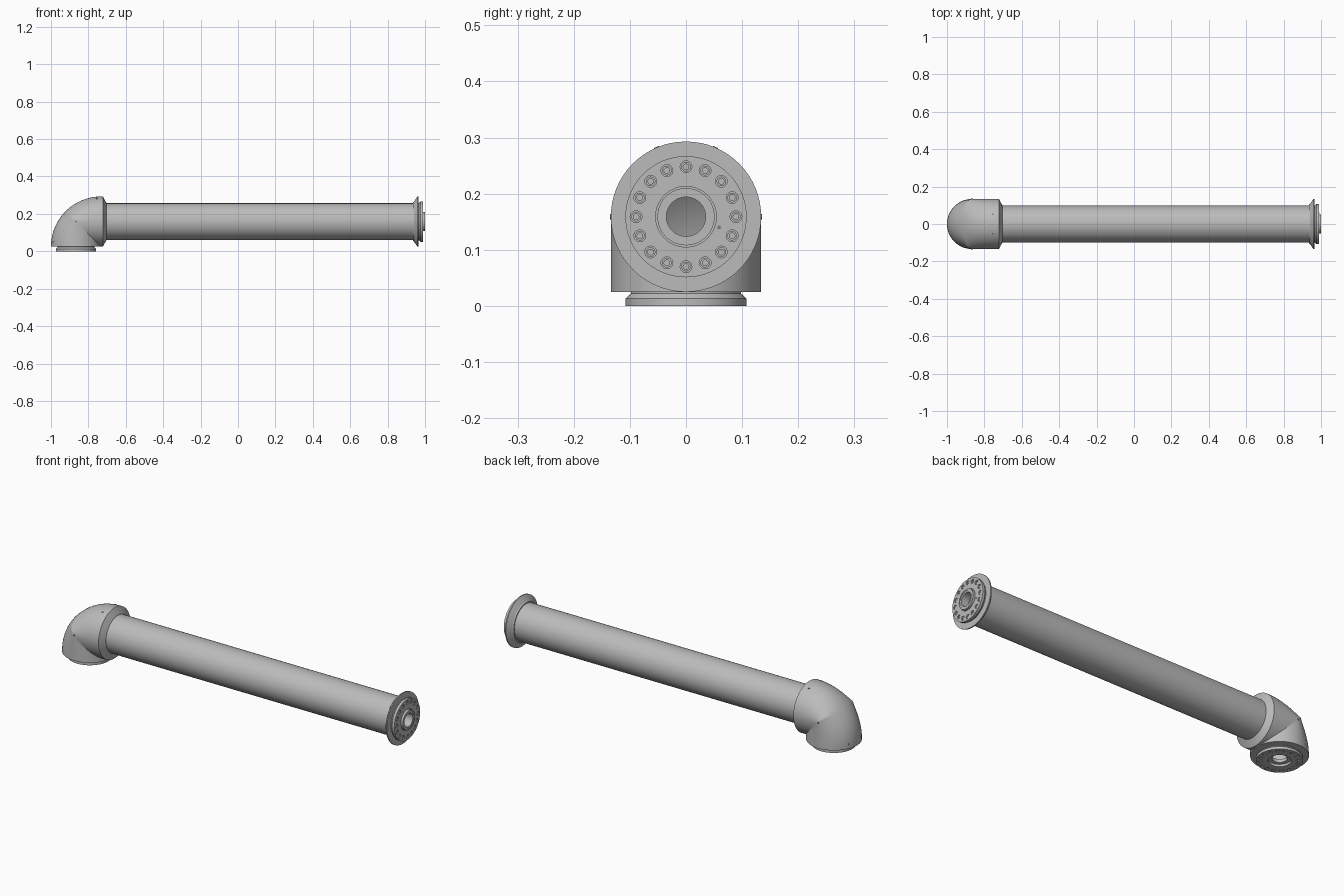
import bpy, bmesh, math
from mathutils import Matrix, Vector

cube = bpy.data.objects.get("Cube")
if cube:
    bpy.data.objects.remove(cube, do_unlink=True)


def material(name, value):
    m = bpy.data.materials.new(name)
    m.use_nodes = True
    m.diffuse_color = (value, value, value, 1)
    bsdf = next(n for n in m.node_tree.nodes if n.type == 'BSDF_PRINCIPLED')
    bsdf.inputs["Base Color"].default_value = (value, value, value, 1)
    return m


GREY = material("light grey metal", 0.5)
DARK = material("dark screw grey", 0.2)

R = 0.134                      # elbow radius
BASE = 0.025                   # height of the elbow's lower end
AXIS_Z = BASE + R              # height of the tube axis
BEND_X = -1 + 2 * R            # x of the elbow's side end
BASE_X = BEND_X - R            # x of the vertical axis
END_X = 0.965                  # x of the far flange plate

SIDE = Matrix.Rotation(math.pi / 2, 4, 'Y')
DOWN = Matrix.Rotation(math.pi, 4, 'X')
AT_END = Matrix.Translation((END_X, 0, AXIS_Z)) @ SIDE
AT_COLLAR = Matrix.Translation((BEND_X, 0, AXIS_Z)) @ SIDE
AT_BASE = Matrix.Translation((BASE_X, 0, BASE)) @ DOWN


def finish(name, bm, mat=GREY):
    bmesh.ops.recalc_face_normals(bm, faces=bm.faces)
    mesh = bpy.data.meshes.new(name)
    bm.to_mesh(mesh)
    bm.free()
    mesh.materials.append(mat)
    obj = bpy.data.objects.new(name, mesh)
    bpy.context.collection.objects.link(obj)
    return obj


def lathe(name, profile, matrix, closed=True, segments=64):
    """Revolve (radius, height) points around local z."""
    bm = bmesh.new()
    rings = []
    for r, h in profile:
        rings.append([bm.verts.new((r * math.cos(a), r * math.sin(a), h))
                      for a in (2 * math.pi * i / segments for i in range(segments))])
    count = len(rings) if closed else len(rings) - 1
    for k in range(count):
        a, b = rings[k], rings[(k + 1) % len(rings)]
        for i in range(segments):
            j = (i + 1) % segments
            bm.faces.new((a[i], a[j], b[j], b[i]))
    bm.transform(matrix)
    return finish(name, bm)


def bolt_spots(matrix, height, count=16, radius=0.089):
    for i in range(count):
        a = 2 * math.pi * i / count
        yield matrix @ Matrix.Translation((radius * math.cos(a), radius * math.sin(a), height))


def drill(target, matrix, face, depth):
    """Cut the ring of counterbores into a flange."""
    bm = bmesh.new()
    for spot in bolt_spots(matrix, face):
        bmesh.ops.create_cone(bm, cap_ends=True, segments=20, radius1=0.0105,
                              radius2=0.0105, depth=2 * depth, matrix=spot)
    cutter = finish("bolt_hole_cutter", bm)
    cutter.hide_render = True
    mod = target.modifiers.new("holes", 'BOOLEAN')
    mod.operation, mod.solver, mod.object = 'DIFFERENCE', 'EXACT', cutter
    bpy.context.view_layer.update()
    graph = bpy.context.evaluated_depsgraph_get()
    cut = bpy.data.meshes.new_from_object(target.evaluated_get(graph))
    target.modifiers.clear()
    target.data = cut
    bpy.data.objects.remove(cutter, do_unlink=True)


def bolts(name, matrix, face):
    """Socket-head bolts sunk in the counterbores."""
    bm = bmesh.new()
    thick = 0.005
    for spot in bolt_spots(matrix, face - 0.0035):
        made = bmesh.ops.create_cone(bm, cap_ends=True, segments=18, radius1=0.0085,
                                     radius2=0.0085, depth=thick, matrix=spot)
        axis = (spot.to_3x3() @ Vector((0, 0, 1))).normalized()
        caps = {f for v in made["verts"] for f in v.link_faces if len(f.verts) > 4}
        top = max(caps, key=lambda f: f.calc_center_median().dot(axis))
        bmesh.ops.inset_region(bm, faces=[top], thickness=0.0035)
        inner = bmesh.ops.extrude_face_region(bm, geom=[top])["geom"]
        bmesh.ops.translate(bm, vec=-axis * 0.003,
                            verts=[g for g in inner if isinstance(g, bmesh.types.BMVert)])
        bmesh.ops.delete(bm, geom=[top], context='FACES_ONLY')
    return finish(name, bm)


def small_screw(name, location, normal, radius=0.005):
    bm = bmesh.new()
    turn = Vector(normal).to_track_quat('Z', 'Y').to_matrix().to_4x4()
    bmesh.ops.create_cone(bm, cap_ends=True, segments=16, radius1=radius, radius2=radius,
                          depth=0.002, matrix=Matrix.Translation(location) @ turn)
    return finish(name, bm, DARK)


# Elbow: mitred cylinders inside the bend, one round sweep outside it
def elbow(steps=32, around=64):
    bm = bmesh.new()
    rings = []
    for i in range(steps + 1):
        t = math.pi / 2 * i / steps
        mid = R / max(math.cos(t), math.sin(t))
        ring = []
        for j in range(around):
            p = 2 * math.pi * j / around
            half = mid if math.cos(p) > 0 else 2 * R - mid
            s = mid - half * math.cos(p)
            ring.append(bm.verts.new((BEND_X - s * math.cos(t), R * math.sin(p),
                                      BASE + s * math.sin(t))))
        rings.append(ring)
    for a, b in zip(rings, rings[1:]):
        for j in range(around):
            k = (j + 1) % around
            bm.faces.new((a[j], a[k], b[k], b[j]))
    bmesh.ops.remove_doubles(bm, verts=bm.verts, dist=0.00001)
    return finish("elbow_housing", bm)


parts = [elbow()]

# Bevelled collar and long tube
parts.append(lathe("elbow_collar", [(R, 0), (R, 0.01), (0.1, 0.028), (0.09, 0.028), (0.09, 0)],
                   AT_COLLAR))
parts.append(lathe("arm_tube", [(0.098, 0.02), (0.098, END_X - BEND_X - 0.02)],
                   AT_COLLAR, closed=False))

# Far flange: flared rim, undercut plate and raised centre boss
FACE = 0.025
end_flange = lathe("end_flange", [
    (0.09, -0.03), (0.104, -0.03), (0.106, -0.025), (R, -0.006), (R, 0), (0.1, 0),
    (0.1, 0.003), (0.108, 0.012), (0.108, FACE), (0.054, FACE), (0.054, 0.018),
    (0.051, 0.018), (0.051, 0.035), (0.044, 0.035), (0.044, 0.033), (0.035, 0.033),
    (0.035, -0.01), (0.09, -0.01)], AT_END)

# Lower flange: undercut plate with a recessed centre
base_flange = lathe("base_flange", [
    (R, 0), (0.098, 0), (0.098, 0.003), (0.108, 0.012), (0.108, FACE), (0.053, FACE),
    (0.053, 0.013), (0.035, 0.013), (0.035, -0.004), (0.09, -0.004), (0.09, -0.001)], AT_BASE)

for flange, place, label in ((end_flange, AT_END, "end_bolts"),
                             (base_flange, AT_BASE, "base_bolts")):
    drill(flange, place, FACE, 0.006)
    parts += [flange, bolts(label, place, FACE)]

# Small screws on the elbow
for side, tag in ((1, "left"), (-1, "right")):
    small_screw("elbow_side_screw_" + tag, (BASE_X, side * R, AXIS_Z), (0, side, 0))
    a = math.radians(23)
    across, out = side * math.sin(a), math.cos(a)
    small_screw("elbow_top_screw_" + tag, (BEND_X - 0.023, R * across, AXIS_Z + R * out),
                (0, across, out))
    small_screw("elbow_back_screw_" + tag, (BASE_X - R * out + 0.001, R * across, BASE + 0.023),
                (-out, across, 0))

# Pin holes on the far face and boss
small_screw("end_pin_hole", (END_X + FACE, 0.059, AXIS_Z - 0.019), (1, 0, 0), 0.0035)
for i, deg in enumerate((0, 100, 240)):
    a = math.radians(deg)
    small_screw("boss_pin_%d" % (i + 1), (END_X + 0.034, 0.0475 * math.cos(a),
                AXIS_Z + 0.0475 * math.sin(a)), (1, 0, 0), 0.0025)

# Smooth the round surfaces and keep the edges crisp
for obj in bpy.context.view_layer.objects:
    obj.select_set(obj in parts)
bpy.context.view_layer.objects.active = parts[0]
bpy.ops.object.shade_smooth_by_angle(angle=math.radians(25))
